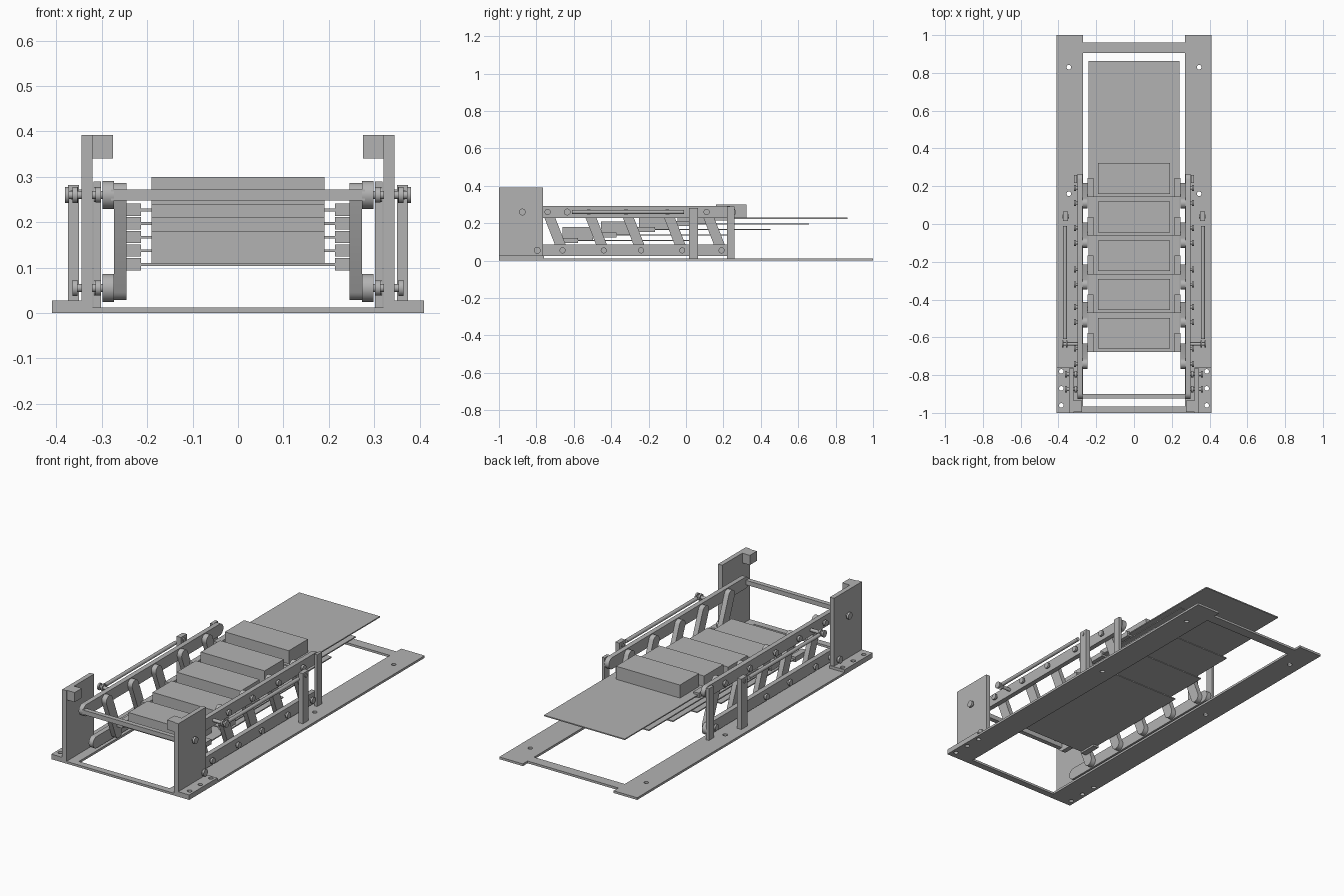
import bpy, bmesh, math
from mathutils import Matrix, Vector

cube = bpy.data.objects.get("Cube")
if cube:
    bpy.data.objects.remove(cube, do_unlink=True)

grey = bpy.data.materials.new("plain grey")
grey.use_nodes = True
grey.diffuse_color = (0.45, 0.45, 0.45, 1)
grey.node_tree.nodes["Principled BSDF"].inputs["Base Color"].default_value = grey.diffuse_color


def finish(name, bm, smooth=False):
    bmesh.ops.recalc_face_normals(bm, faces=bm.faces)
    mesh = bpy.data.meshes.new(name)
    bm.to_mesh(mesh)
    bm.free()
    mesh.materials.append(grey)
    obj = bpy.data.objects.new(name, mesh)
    bpy.context.collection.objects.link(obj)
    if smooth:
        bpy.ops.object.select_all(action='DESELECT')
        obj.select_set(True)
        bpy.context.view_layer.objects.active = obj
        bpy.ops.object.shade_smooth_by_angle(angle=math.radians(35))
    return obj


def box(name, x, y, z):
    """Box from three (low, high) ranges."""
    bm = bmesh.new()
    bmesh.ops.create_cube(bm, size=1)
    for v in bm.verts:
        v.co = [r[0] + (c + 0.5) * (r[1] - r[0]) for c, r in zip(v.co, (x, y, z))]
    return finish(name, bm)


def rod(name, a, b, r):
    """Cylinder between two points."""
    a, b = Vector(a), Vector(b)
    turn = (b - a).to_track_quat('Z', 'Y').to_matrix().to_4x4()
    bm = bmesh.new()
    bmesh.ops.create_cone(bm, cap_ends=True, segments=24, radius1=r, radius2=r,
                          depth=(b - a).length, matrix=Matrix.Translation((a + b) / 2) @ turn)
    return finish(name, bm, True)


def prism(name, points, depth):
    """Extrude a flat polygon along a vector."""
    bm = bmesh.new()
    face = bm.faces.new([bm.verts.new(p) for p in points])
    out = bmesh.ops.extrude_face_region(bm, geom=[face])
    bmesh.ops.translate(bm, vec=depth,
                        verts=[g for g in out["geom"] if isinstance(g, bmesh.types.BMVert)])
    return finish(name, bm, True)


def link_bar(name, x, a, b, r):
    """Round-ended bar in the side plane, between two (y, z) centres."""
    heading = math.atan2(b[1] - a[1], b[0] - a[0])
    points = []
    for centre, start in ((b, -math.pi / 2), (a, math.pi / 2)):
        for i in range(13):
            t = heading + start + math.pi * i / 12
            points.append((x[0], centre[0] + r * math.cos(t), centre[1] + r * math.sin(t)))
    return prism(name, points, (x[1] - x[0], 0, 0))


def drill(obj, spots, r):
    """Cut vertical holes at (x, y) spots."""
    for x, y in spots:
        cutter = rod("hole_cutter", (x, y, -0.1), (x, y, 0.1), r)
        cutter.hide_render = True
        mod = obj.modifiers.new("hole", 'BOOLEAN')
        mod.object, mod.operation, mod.solver = cutter, 'DIFFERENCE', 'EXACT'
        bpy.context.view_layer.objects.active = obj
        bpy.ops.object.modifier_apply(modifier=mod.name)
        bpy.data.objects.remove(cutter, do_unlink=True)


def span(s, a, b):
    return tuple(sorted((s * a, s * b)))


FOOT_HOLES = (-0.96, -0.87, -0.78)
UPPER_Z, LOWER_Z, LEAN = 0.26, 0.055, 0.08
ARMS = (-0.74, -0.52, -0.32, -0.10, 0.11)

# Base frame
box("base_front_bar", (-0.275, 0.275), (-1, -0.965), (0, 0.012))
box("base_back_bar", (-0.275, 0.275), (0.905, 0.96), (0, 0.012))

for s, side in ((1, "left"), (-1, "right")):
    rail = box(side + "_base_rail", span(s, 0.27, 0.41), (-1, 1), (0, 0.012))
    drill(rail, [(s * 0.345, y) for y in (0.16, 0.83)], 0.012)
    drill(rail, [(s * 0.385, y) for y in FOOT_HOLES], 0.012)

    # End bracket: foot, upright plate and stop block
    foot = box(side + "_bracket_foot", span(s, 0.32, 0.41), (-1, -0.76), (0.012, 0.027))
    drill(foot, [(s * 0.385, y) for y in FOOT_HOLES], 0.012)
    box(side + "_bracket_plate", span(s, 0.32, 0.345), (-1, -0.765), (0.012, 0.392))
    box(side + "_stop_block", span(s, 0.275, 0.321), (-0.995, -0.935), (0.34, 0.392))

    # Long rails and the leaning arms between them
    link_bar(side + "_upper_rail", span(s, 0.273, 0.299), (-0.895, UPPER_Z), (0.235, UPPER_Z), 0.031)
    link_bar(side + "_lower_rail", span(s, 0.273, 0.299), (-0.81, LOWER_Z), (0.225, LOWER_Z), 0.031)
    for y in ARMS:
        link_bar(side + "_arm", span(s, 0.246, 0.273), (y, UPPER_Z), (y + LEAN, LOWER_Z), 0.027)
        for by, bz in ((y, UPPER_Z), (y + LEAN, LOWER_Z)):
            rod(side + "_arm_pin", (s * 0.25, by, bz), (s * 0.312, by, bz), 0.008)
            rod(side + "_pin_head", (s * 0.308, by, bz), (s * 0.318, by, bz), 0.016)

    # Pivot bolts through the bracket plate
    for y, z in ((-0.875, UPPER_Z), (-0.875 + LEAN, LOWER_Z)):
        rod(side + "_pivot_bolt", (s * 0.28, y, z), (s * 0.358, y, z), 0.009)
        rod(side + "_pivot_collar", (s * 0.302, y, z), (s * 0.314, y, z), 0.017)
        rod(side + "_pivot_head", (s * 0.354, y, z), (s * 0.365, y, z), 0.018)

    # Posts
    box(side + "_outer_post", span(s, 0.35, 0.375), (0.015, 0.065), (0.012, 0.282))
    box(side + "_inner_post", span(s, 0.302, 0.318), (0.218, 0.26), (0.012, 0.29))
    rod(side + "_post_pin", (s * 0.345, 0.04, 0.262), (s * 0.379, 0.04, 0.262), 0.01)

    # Outer actuator rod with its cross pin and knob
    rod(side + "_actuator_rod", (s * 0.365, -0.61, UPPER_Z), (s * 0.365, -0.01, UPPER_Z), 0.01)
    rod(side + "_cross_pin", (s * 0.29, -0.635, UPPER_Z), (s * 0.38, -0.635, UPPER_Z), 0.009)
    for x in (0.352, 0.372):
        rod(side + "_cross_pin_knob", (s * x, -0.635, UPPER_Z), (s * (x + 0.009), -0.635, UPPER_Z), 0.018)

# Cross bar joining the upper rails
box("cross_bar", (-0.28, 0.28), (-0.925, -0.9), (0.248, 0.272))

# Steps: each a thin sliding plate with a tread and two mounting blocks
for i in range(5):
    y, z = -0.677 + 0.205 * i, 0.107 + 0.03 * i
    box("step_plate", (-0.24, 0.24), (y, y + 0.72), (z - 0.003, z + 0.003))
    box("step_tread", (-0.19, 0.19), (y + 0.017, y + 0.18), (z, z + 0.073))
    for s in (1, -1):
        box("step_mount", span(s, 0.214, 0.246), (y, y + 0.1), (z - 0.013, z + 0.014))
